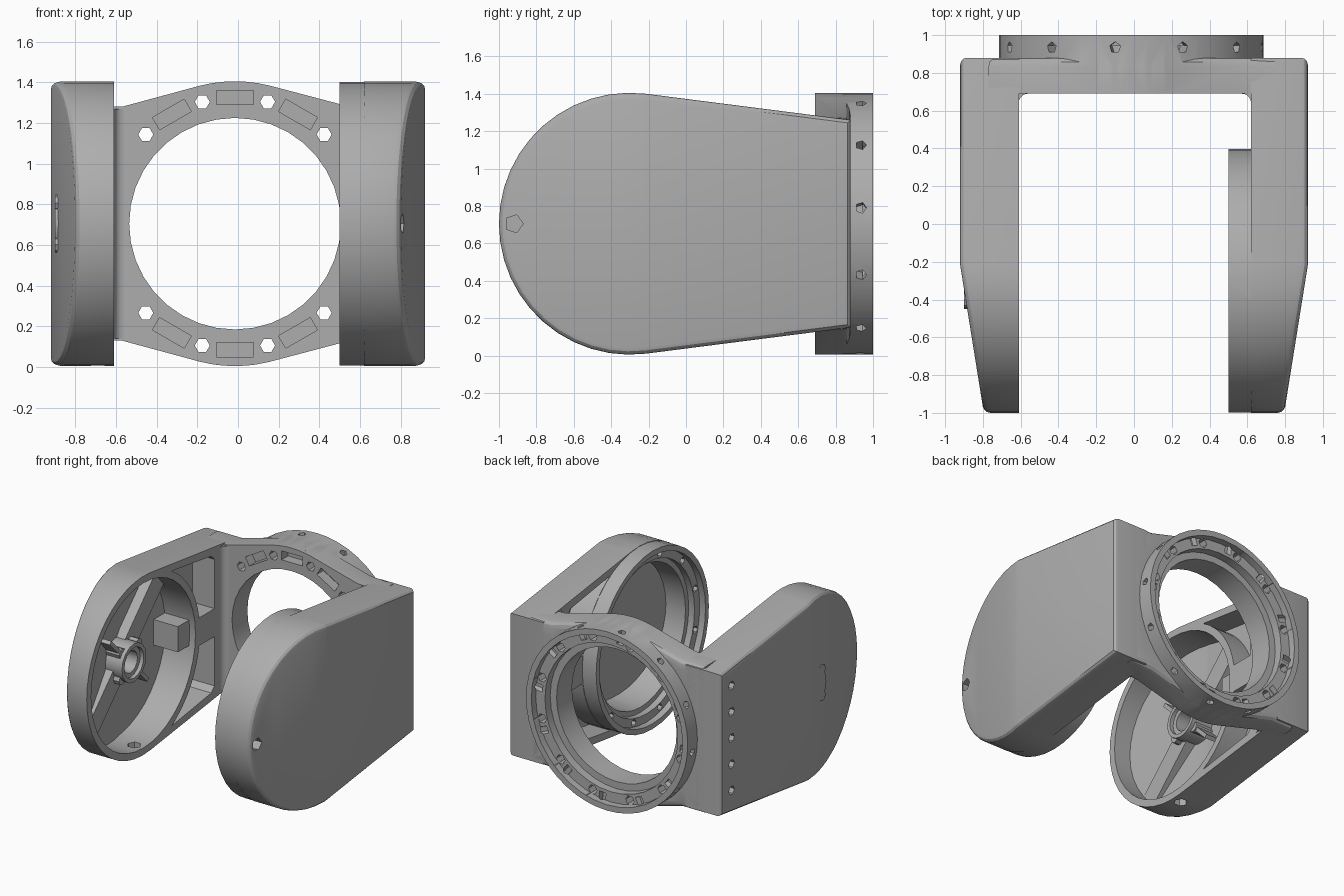
import bpy, bmesh, math
from mathutils import Matrix

if "Cube" in bpy.data.objects:
    bpy.data.objects.remove(bpy.data.objects["Cube"])

grey = bpy.data.materials.new("satin_grey")
grey.use_nodes = True
GREY = (0.42, 0.42, 0.42, 1)
grey.diffuse_color = GREY
grey.node_tree.nodes["Principled BSDF"].inputs["Base Color"].default_value = GREY

MID = 0.705          # height of every bore
PIVOT = (-0.3, MID)  # arm disc centre in y, z
BORE = (-0.015, MID)  # back ring centre in x, z


def arc(centre, r, start, end, n):
    steps = [math.radians(start + (end - start) * i / n) for i in range(n + 1)]
    return [(centre[0] + r * math.cos(a), centre[1] + r * math.sin(a)) for a in steps]


def circle(centre, r, n=40):
    return arc(centre, r, 0, 360, n)[:-1]


def bar(centre, angle, near, far, width):
    """Rectangle lying along a ray from a centre."""
    a = math.radians(angle)
    c, s = math.cos(a), math.sin(a)
    w = width / 2
    corners = [(near, -w), (far, -w), (far, w), (near, w)]
    return [(centre[0] + u * c - v * s, centre[1] + u * s + v * c) for u, v in corners]


def prism(name, pts, axis, lo, hi, side=0, inset=0, edge_test=None, bevel=0.035):
    """Extrude a profile; side clips it by the tapered outer face of an arm."""
    place = {"x": lambda a, u, v: (a, u, v),
             "y": lambda a, u, v: (u, a, v),
             "z": lambda a, u, v: (u, v, a)}[axis]
    bm = bmesh.new()
    rings = [[bm.verts.new(place(a, u, v)) for u, v in pts] for a in (lo, hi)]
    bm.faces.new(rings[0])
    bm.faces.new(rings[1])
    n = len(pts)
    for i in range(n):
        j = (i + 1) % n
        bm.faces.new((rings[0][i], rings[0][j], rings[1][j], rings[1][i]))
    if side:
        bmesh.ops.bisect_plane(bm, geom=bm.verts[:] + bm.edges[:] + bm.faces[:],
                               plane_co=(side * (0.92 - inset), -0.22, 0),
                               plane_no=(side, -0.16, 0), clear_outer=True)
        bmesh.ops.holes_fill(bm, edges=bm.edges[:])
    bmesh.ops.recalc_face_normals(bm, faces=bm.faces[:])
    if edge_test:
        edges = [e for e in bm.edges if len(e.link_faces) == 2
                 and e.calc_face_angle() > 0.6 and all(edge_test(v.co) for v in e.verts)]
        bmesh.ops.bevel(bm, geom=edges, offset=bevel, segments=3, profile=0.5,
                        affect="EDGES", clamp_overlap=True)
    mesh = bpy.data.meshes.new(name)
    bm.to_mesh(mesh)
    bm.free()
    mesh.materials.append(grey)
    ob = bpy.data.objects.new(name, mesh)
    bpy.context.collection.objects.link(ob)
    return ob


def combine(ob, other, operation="DIFFERENCE"):
    mod = ob.modifiers.new("combine", "BOOLEAN")
    mod.operation, mod.object, mod.solver = operation, other, "EXACT"
    bpy.context.view_layer.objects.active = ob
    bpy.ops.object.modifier_apply(modifier=mod.name)
    bpy.data.objects.remove(other)


def cut(ob, *args, **kw):
    combine(ob, prism("cutter", *args, **kw))


# Arms: a disc end with straight edges running back
outline = arc(PIVOT, 0.7, 83, 277, 24) + [(0.88, 0.15), (0.88, 1.26)]
outer = lambda co: abs(co.x) > 0.7
left_arm = prism("left_arm", outline, "x", 0.62, 0.92, 1, edge_test=outer)
right_arm = prism("right_arm", outline, "x", -0.92, -0.61, -1, edge_test=outer)

# Triangular lightening pockets behind each disc
upper = arc(PIVOT, 0.7, 9, 60, 8) + [(0.54, 1.24), (0.58, 1.2), (0.58, 0.815)]
lower = [(y, 2 * MID - z) for y, z in upper]
for pocket in (upper, lower):
    cut(left_arm, pocket, "x", 0.4, 0.8)
    cut(right_arm, pocket, "x", -0.8, -0.4)

# Left arm: raised ring, stepped bore and screw holes
combine(left_arm, prism("collar", circle(PIVOT, 0.697), "x", 0.5, 0.7), "UNION")
for radius, floor in ((0.655, 0.55), (0.59, 0.6), (0.55, 0.86)):
    cut(left_arm, circle(PIVOT, radius), "x", 0.4, floor, side=1, inset=0.05)
for k in range(12):
    spot = arc(PIVOT, 0.622, 15 + 30 * k, 0, 1)[0]
    cut(left_arm, circle(spot, 0.028, 6), "x", 0.45, 0.62)
cut(left_arm, circle((-0.92, MID), 0.05, 5), "x", 0.72, 1)

# Right arm: open dish, drain hole and side screw holes
cut(right_arm, circle(PIVOT, 0.645), "x", -0.87, -0.4, side=-1, inset=0.05)
cut(right_arm, circle((-0.69, -0.3), 0.05, 6), "z", -0.1, 0.2)
for k in range(5):
    cut(right_arm, circle((0.75, 0.31 + 0.205 * k), 0.035, 6), "x", -1, -0.82)

# Right arm: hub and stiffening ribs inside the dish
hub = prism("bearing_hub", circle(PIVOT, 0.15, 16), "x", -0.9, -0.69)
for k in range(4):
    lug = arc(PIVOT, 0.145, 45 + 90 * k, 0, 1)[0]
    combine(hub, prism("lug", circle(lug, 0.04, 8), "x", -0.9, -0.72), "UNION")
cut(hub, circle(PIVOT, 0.12, 16), "x", -0.72, -0.4)
cut(hub, circle(PIVOT, 0.085, 16), "x", -0.86, -0.4)
parts = [left_arm, right_arm, hub]
for name, angle, near, far, width, top in (
        ("upper_band", 45, 0.1, 0.66, 0.16, -0.79), ("lower_band", 225, 0.1, 0.66, 0.16, -0.77),
        ("front_fin", 135, 0.13, 0.33, 0.03, -0.73), ("rear_fin", 315, 0.13, 0.33, 0.03, -0.73),
        ("rear_block", 0, 0.5, 0.67, 0.2, -0.66)):
    parts.append(prism(name, bar(PIVOT, angle, near, far, width), "x", -0.89, top,
                       side=-1, inset=0.02))

# Back plate: tapering from the ring down to the arms
plate_outline = (arc(BORE, 0.7, 76, 104, 6) + [(-0.57, 1.28), (-0.77, 1.28), (-0.77, 0.13),
                 (-0.57, 0.13)] + arc(BORE, 0.7, 256, 284, 6)
                 + [(0.55, 0.13), (0.75, 0.14), (0.75, 1.27), (0.55, 1.28)])
plate = prism("back_plate", plate_outline, "y", 0.69, 0.88,
              edge_test=lambda co: co.y > 0.87, bevel=0.045)
combine(plate, prism("rim", circle(BORE, 0.7, 48), "y", 0.72, 1), "UNION")
tab = prism("corner_tab", [(-0.77, 0.59), (-0.61, 0.59), (-0.61, 0.8), (-0.77, 0.8)],
            "z", 0.13, 1.28)
parts += [plate, tab]

# Stepped bore through the plate
for radius, depth in ((0.52, 0.5), (0.575, 0.88), (0.655, 0.945)):
    cut(plate, circle(BORE, radius, 36), "y", depth, 1.1)

# Axial holes, radial holes and blind slots around the bore
for k in range(12):
    spot = arc(BORE, 0.62, 15 + 30 * k, 0, 1)[0]
    cut(plate, circle(spot, 0.037, 6), "y", 0.5, 1.1)
    drill = prism("drill", circle((0, 0), 0.03, 5), "x", 0.6, 0.8)
    drill.data.transform(Matrix.Translation((BORE[0], 0.935, MID))
                         @ Matrix.Rotation(math.radians(23 + 30 * k), 4, "Y"))
    combine(plate, drill)
for angle in (60, 90, 120, 240, 270, 300):
    centre = arc(BORE, 0.62, angle, 0, 1)[0]
    cut(plate, bar(centre, angle + 90, -0.09, 0.09, 0.07), "y", 0.5, 0.77)

# Concave fillets where the arms meet the plate
for name, x, s in (("left_fillet", 0.62, -1), ("right_fillet", -0.61, 1)):
    curve = [(x + s * (0.05 - u), 0.64 + v) for u, v in arc((0, 0), 0.05, 0, 90, 5)]
    parts.append(prism(name, curve + [(x + s * 0.05, 0.71), (x - s * 0.02, 0.71),
                       (x - s * 0.02, 0.64)], "z", 0.14, 1.27))

# Smooth curved walls, keep crisp edges
for ob in parts:
    bpy.ops.object.select_all(action="DESELECT")
    ob.select_set(True)
    bpy.context.view_layer.objects.active = ob
    bpy.ops.object.shade_smooth_by_angle(angle=math.radians(25))
